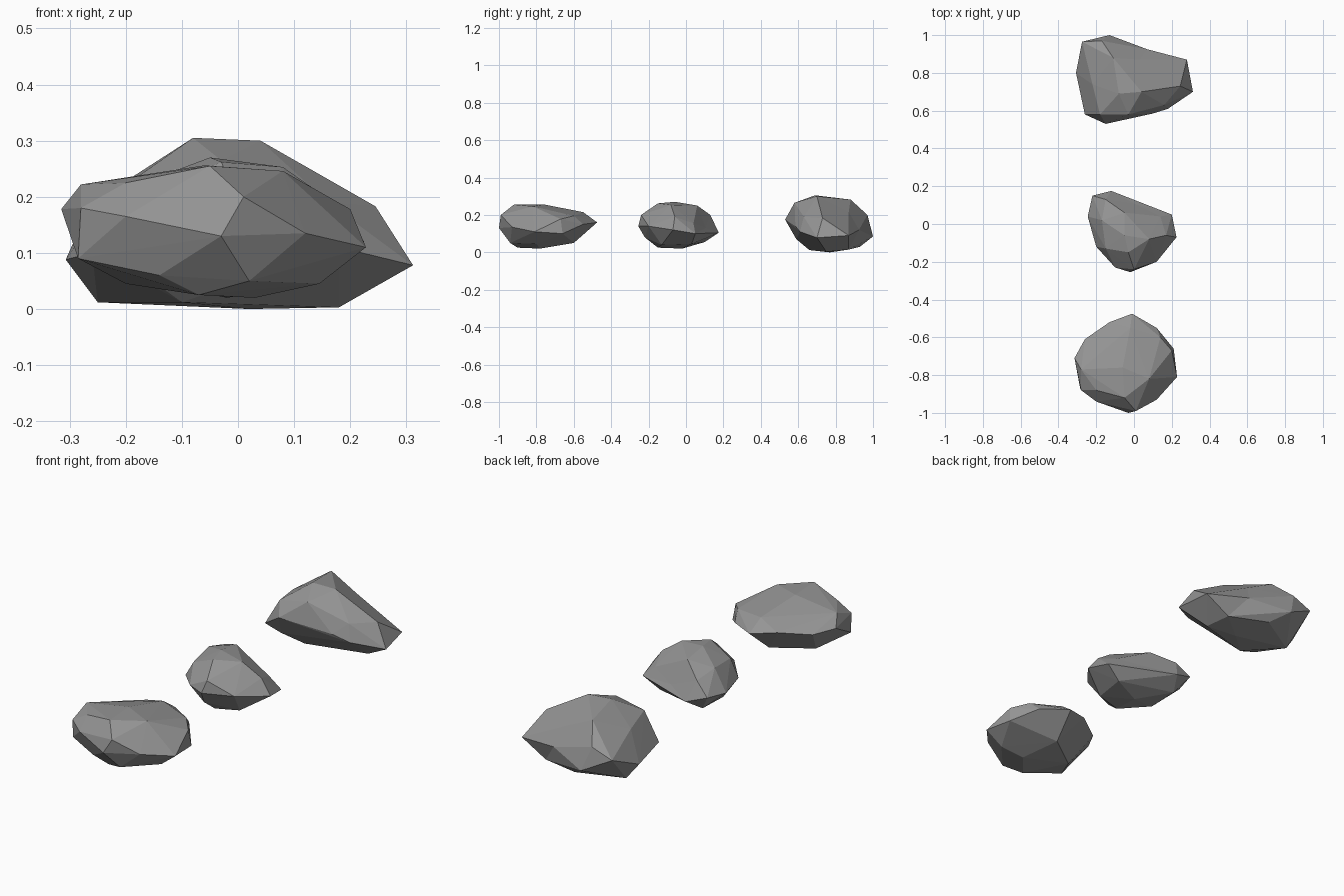
import bpy
import bmesh
from mathutils import Vector

stone = bpy.data.materials.new("stone_grey")
stone.diffuse_color = (0.3, 0.3, 0.3, 1)


def rock(name, centre, waist, crown, base, dents=()):
    """Faceted boulder: skin wrapped round waist, crown and base points.
    Dents are wrapped slightly proud, then pushed back in."""
    c = Vector(centre)
    bm = bmesh.new()
    for p in waist + crown + base:
        bm.verts.new(Vector(p))
    pushed = []
    for target, proud in dents:
        t = Vector(target)
        v = bm.verts.new(c + (t - c) * proud)
        pushed.append((v, t))
    bmesh.ops.convex_hull(bm, input=bm.verts[:])
    for v, t in pushed:
        if v.link_faces:
            v.co = t
    loose = [v for v in bm.verts if not v.link_faces]
    bmesh.ops.delete(bm, geom=loose, context='VERTS')
    bmesh.ops.recalc_face_normals(bm, faces=bm.faces[:])
    me = bpy.data.meshes.new(name)
    bm.to_mesh(me)
    bm.free()
    me.materials.append(stone)
    ob = bpy.data.objects.new(name, me)
    bpy.context.collection.objects.link(ob)
    return ob


# Broad rounded rock at the front
rock("front_rock", (-0.04, -0.75, 0.13),
     waist=[(-0.01, -0.475, 0.16), (0.12, -0.55, 0.15), (0.21, -0.66, 0.1),
            (0.2, -0.67, 0.178), (0.228, -0.81, 0.11), (0.12, -0.93, 0.135),
            (-0.03, -1.0, 0.13), (-0.2, -0.94, 0.165), (-0.285, -0.87, 0.09),
            (-0.28, -0.88, 0.18), (-0.315, -0.71, 0.178),
            (-0.26, -0.61, 0.17), (-0.13, -0.52, 0.18)],
     crown=[(-0.28, -0.77, 0.222), (-0.05, -0.92, 0.255), (0.01, -0.99, 0.2),
            (0.08, -0.82, 0.246), (-0.06, -0.76, 0.256), (-0.02, -0.55, 0.215),
            (-0.2, -0.88, 0.225), (0.14, -0.6, 0.195)],
     base=[(0.02, -0.94, 0.05), (0.145, -0.8, 0.045), (0.03, -0.78, 0.02),
           (-0.14, -0.92, 0.06), (-0.2, -0.72, 0.045), (-0.03, -0.6, 0.05),
           (-0.07, -0.9, 0.025)])

# Small pear-shaped rock in the middle
rock("middle_rock", (-0.03, -0.04, 0.14),
     waist=[(-0.22, 0.15, 0.14), (-0.12, 0.175, 0.105), (0.2, 0.05, 0.1),
            (0.225, -0.07, 0.12), (0.12, -0.2, 0.14), (-0.02, -0.255, 0.14),
            (-0.1, -0.23, 0.15), (-0.2, -0.12, 0.13), (-0.245, 0.04, 0.13)],
     crown=[(-0.15, 0.13, 0.2), (-0.17, 0.02, 0.225), (-0.05, -0.06, 0.27),
            (-0.03, -0.15, 0.262), (-0.05, 0.06, 0.25), (0.08, -0.08, 0.253),
            (0.17, -0.06, 0.19), (0.14, 0.04, 0.155), (0.0, -0.24, 0.2),
            (-0.15, -0.13, 0.21)],
     base=[(-0.16, 0.1, 0.055), (0.12, 0.03, 0.045), (0.1, -0.13, 0.04),
           (-0.03, -0.22, 0.08), (-0.02, -0.15, 0.025), (-0.02, -0.02, 0.02),
           (-0.16, -0.06, 0.05)],
     dents=[((0.01, 0.105, 0.13), 1.25)])

# Tall wedge-shaped rock at the back
rock("back_rock", (-0.02, 0.76, 0.14),
     waist=[(-0.275, 0.965, 0.16), (-0.13, 1.0, 0.085), (0.28, 0.87, 0.09),
            (0.312, 0.7, 0.078), (0.18, 0.61, 0.11), (0.1, 0.585, 0.14),
            (-0.15, 0.53, 0.175), (-0.26, 0.58, 0.1), (-0.307, 0.8, 0.088)],
     crown=[(-0.17, 0.97, 0.2), (-0.08, 0.69, 0.305), (0.04, 0.7, 0.3),
            (-0.11, 0.88, 0.282), (0.245, 0.73, 0.183), (-0.03, 0.58, 0.265),
            (-0.18, 0.58, 0.235), (-0.22, 0.74, 0.215), (0.16, 0.63, 0.19)],
     base=[(-0.25, 0.82, 0.012), (-0.1, 0.66, 0.012), (0.02, 0.77, 0.0),
           (0.18, 0.75, 0.003), (-0.05, 0.93, 0.03), (0.15, 0.87, 0.015),
           (-0.18, 0.59, 0.07)],
     dents=[((0.03, 0.87, 0.215), 1.25), ((0.07, 0.925, 0.12), 1.15)])
